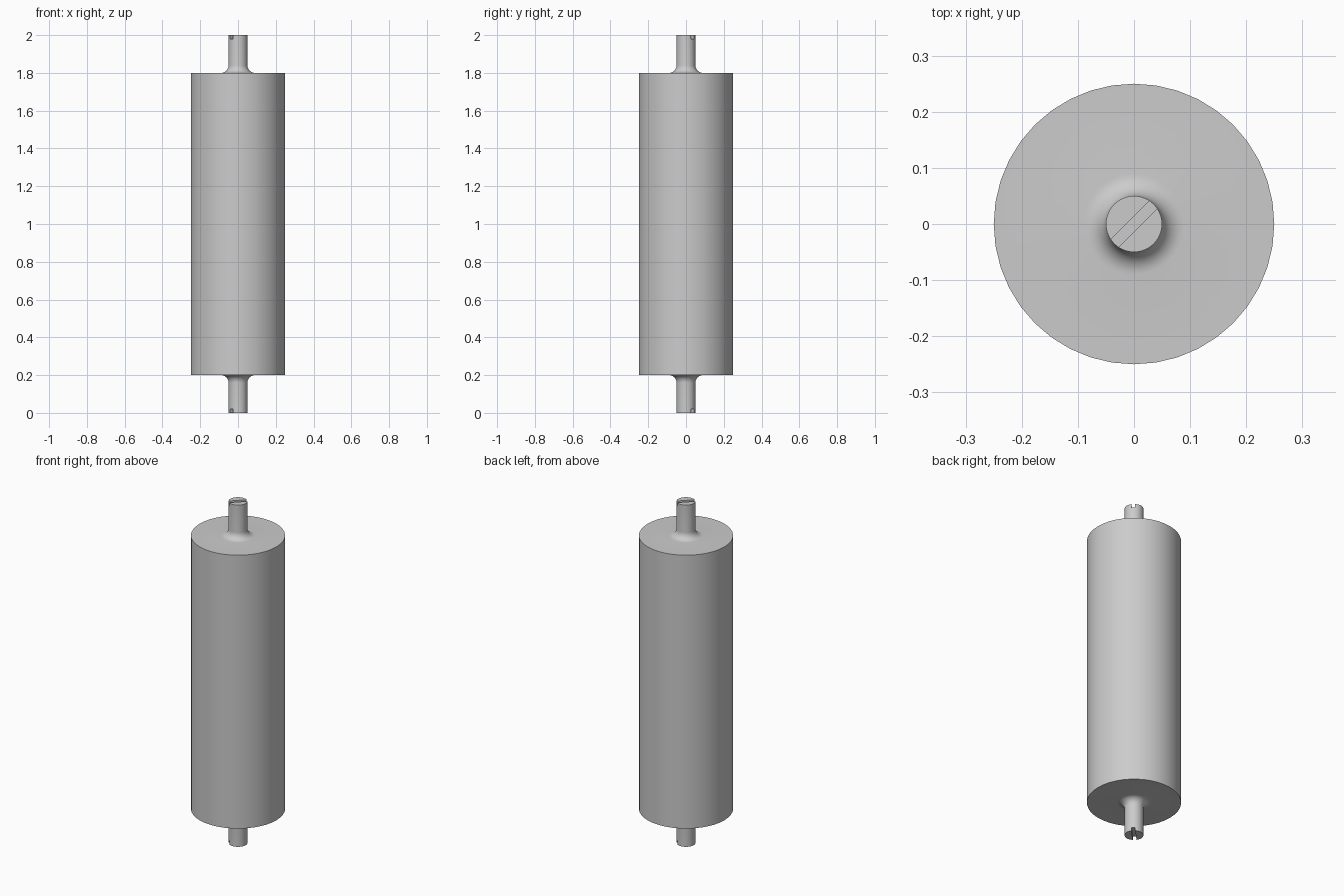
import bpy
import bmesh
from math import cos, sin, pi, radians
from mathutils import Matrix

cube = bpy.data.objects.get("Cube")
if cube:
    bpy.data.objects.remove(cube, do_unlink=True)

SIDES = 40
BODY_R, SHAFT_R, FILLET = 0.25, 0.05, 0.04
HALF, SHOULDER = 1.0, 0.8      # half lengths of the shaft and the drum
SLOT_W, SLOT_D = 0.02, 0.02

grey = bpy.data.materials.new("plain grey")
grey.use_nodes = True
colour = (0.6, 0.6, 0.6, 1)
grey.diffuse_color = colour
grey.node_tree.nodes["Principled BSDF"].inputs["Base Color"].default_value = colour


def make_object(name, bm):
    bmesh.ops.recalc_face_normals(bm, faces=bm.faces)
    mesh = bpy.data.meshes.new(name)
    bm.to_mesh(mesh)
    bm.free()
    obj = bpy.data.objects.new(name, mesh)
    bpy.context.collection.objects.link(obj)
    return obj


# Upper half of the profile: drum edge, fillet, shaft end
upper = [(BODY_R, SHOULDER)]
for i in range(9):
    a = i / 8 * pi / 2
    upper.append((SHAFT_R + FILLET * (1 - sin(a)), SHOULDER + FILLET * (1 - cos(a))))
upper.append((SHAFT_R, HALF))
profile = [(r, -z) for r, z in reversed(upper)] + upper

# Roller: drum and shaft stubs turned as one solid
bm = bmesh.new()
rings = [[bm.verts.new((r * cos(2 * pi * i / SIDES), r * sin(2 * pi * i / SIDES), z + HALF))
          for i in range(SIDES)] for r, z in profile]
for low, high in zip(rings, rings[1:]):
    for i in range(SIDES):
        j = (i + 1) % SIDES
        bm.faces.new((low[i], low[j], high[j], high[i]))
bm.faces.new(rings[0])
bm.faces.new(rings[-1])
roller = make_object("roller", bm)
roller.data.materials.append(grey)

# Diagonal screwdriver slots in both shaft ends
bm = bmesh.new()
for z in (0, 2 * HALF):
    bmesh.ops.create_cube(bm, size=1, matrix=Matrix.Translation((0, 0, z))
                          @ Matrix.Rotation(radians(45), 4, "Z")
                          @ Matrix.Diagonal((0.2, SLOT_W, 2 * SLOT_D, 1)))
cutter = make_object("slot_cutter", bm)
cutter.hide_render = True
cutter.data.materials.append(grey)

cut = roller.modifiers.new("slots", "BOOLEAN")
cut.operation = "DIFFERENCE"
cut.solver = "EXACT"
cut.object = cutter

for obj in bpy.context.selected_objects:
    obj.select_set(False)
roller.select_set(True)
bpy.context.view_layer.objects.active = roller
bpy.ops.object.modifier_apply(modifier=cut.name)
bpy.data.objects.remove(cutter, do_unlink=True)
bpy.ops.object.shade_smooth_by_angle(angle=radians(30))
